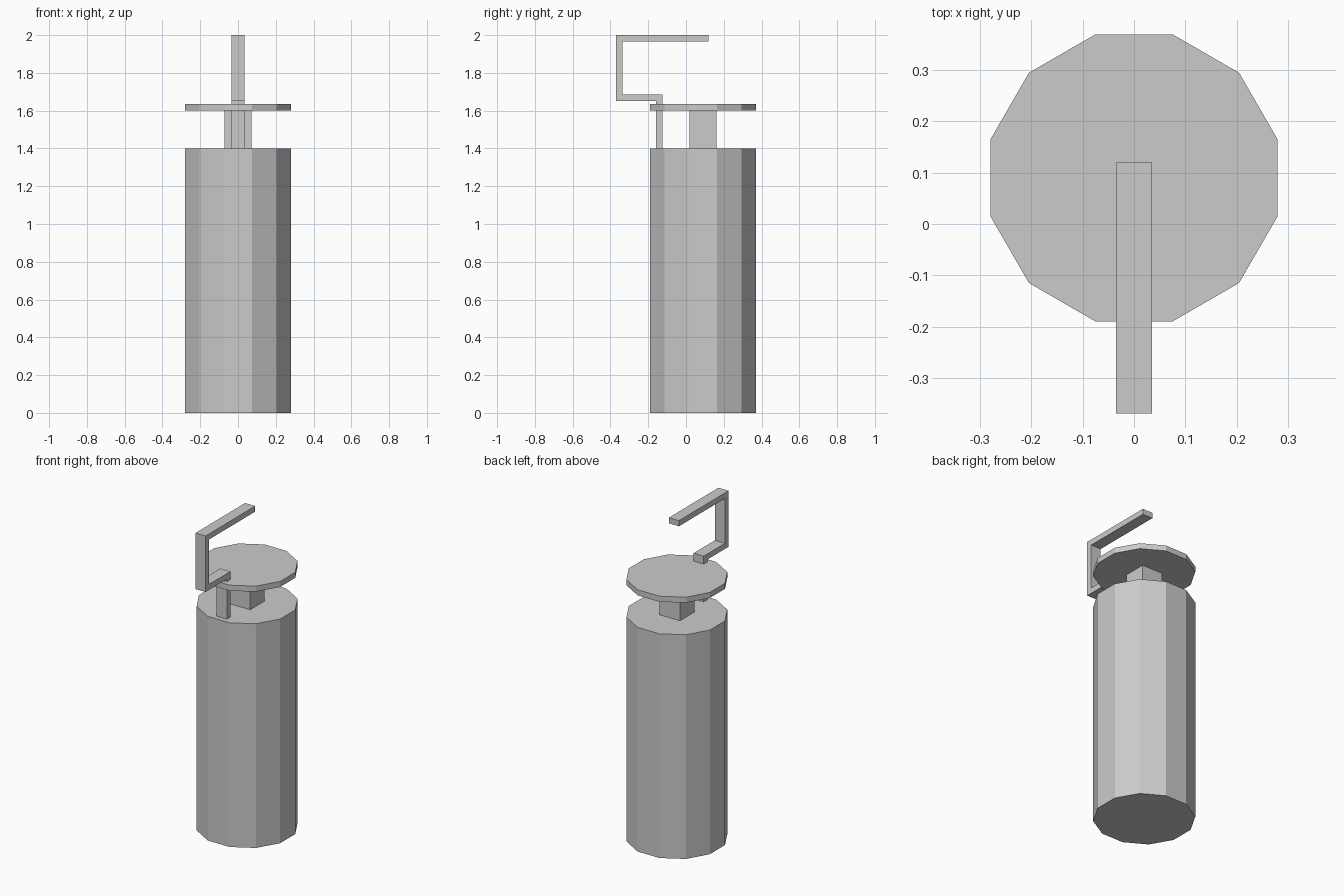
import bpy
import bmesh
from math import radians
from mathutils import Matrix, Vector

cube = bpy.data.objects.get("Cube")
if cube:
    bpy.data.objects.remove(cube, do_unlink=True)

AXIS_Y = 0.09      # the can sits behind the overhanging lever
RADIUS = 0.29

grey = bpy.data.materials.new("plain grey")
grey.use_nodes = True
colour = (0.6, 0.6, 0.6, 1)
grey.diffuse_color = colour
grey.node_tree.nodes["Principled BSDF"].inputs["Base Color"].default_value = colour


def finish(name, bm):
    bmesh.ops.recalc_face_normals(bm, faces=bm.faces)
    mesh = bpy.data.meshes.new(name)
    bm.to_mesh(mesh)
    bm.free()
    mesh.materials.append(grey)
    obj = bpy.data.objects.new(name, mesh)
    bpy.context.collection.objects.link(obj)
    return obj


def prism(name, sides, radius, bottom, top):
    """Upright prism on the can axis, turned so flat sides face x and y."""
    bm = bmesh.new()
    place = (Matrix.Translation((0, AXIS_Y, (bottom + top) / 2))
             @ Matrix.Rotation(radians(180 / sides), 4, "Z"))
    bmesh.ops.create_cone(bm, cap_ends=True, segments=sides, radius1=radius,
                          radius2=radius, depth=top - bottom, matrix=place)
    return finish(name, bm)


def strip(name, outline, width):
    """Side outline in (y, z), extruded across x."""
    bm = bmesh.new()
    face = bm.faces.new([bm.verts.new((-width / 2, y, z)) for y, z in outline])
    result = bmesh.ops.extrude_face_region(bm, geom=[face])
    moved = [v for v in result["geom"] if isinstance(v, bmesh.types.BMVert)]
    bmesh.ops.translate(bm, verts=moved, vec=Vector((width, 0, 0)))
    return finish(name, bm)


# Can body, square neck and round cap plate
prism("body", 12, RADIUS, 0, 1.4)
prism("neck", 4, 0.1, 1.4, 1.6)
prism("cap_plate", 12, RADIUS, 1.6, 1.635)

# Bent lever: stem through the plate, forward step, riser and top bar
strip("lever", [
    (-0.125, 1.4), (-0.125, 1.685), (-0.335, 1.685), (-0.335, 1.965),
    (0.12, 1.965), (0.12, 2), (-0.37, 2), (-0.37, 1.65),
    (-0.16, 1.65), (-0.16, 1.4)], 0.07)
